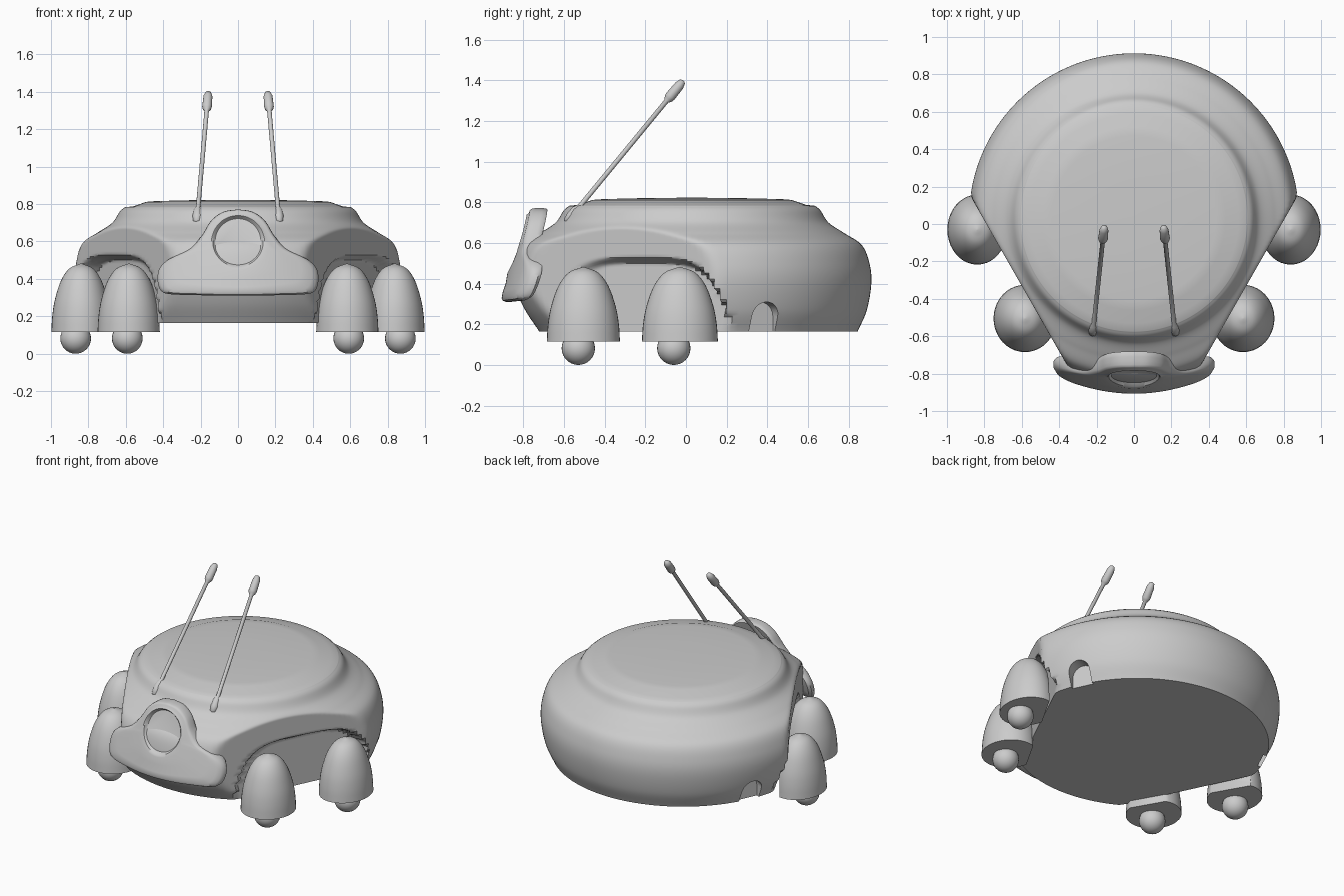
import bpy, bmesh, math
from mathutils import Vector, Matrix

if "Cube" in bpy.data.objects:
    bpy.data.objects.remove(bpy.data.objects["Cube"])

grey = bpy.data.materials.new("plain_grey")
grey.use_nodes = True
GREY = (0.6, 0.6, 0.6, 1)
grey.diffuse_color = GREY
grey.node_tree.nodes["Principled BSDF"].inputs["Base Color"].default_value = GREY


def make(name, bm, angle=35):
    bmesh.ops.recalc_face_normals(bm, faces=bm.faces)
    mesh = bpy.data.meshes.new(name)
    bm.to_mesh(mesh)
    bm.free()
    mesh.materials.append(grey)
    ob = bpy.data.objects.new(name, mesh)
    bpy.context.collection.objects.link(ob)
    smooth(ob, angle)
    return ob


def smooth(ob, angle):
    bpy.ops.object.select_all(action='DESELECT')
    ob.select_set(True)
    bpy.context.view_layer.objects.active = ob
    bpy.ops.object.shade_smooth_by_angle(angle=math.radians(angle))


def spline(points, steps):
    """Catmull-Rom curve through 2D points."""
    p = [Vector(a) for a in points]
    p = [2 * p[0] - p[1]] + p + [2 * p[-1] - p[-2]]
    out = []
    for a, b, c, d in zip(p, p[1:], p[2:], p[3:]):
        for i in range(steps):
            t = i / steps
            out.append(0.5 * (2 * b + (c - a) * t + (2 * a - 5 * b + 4 * c - d) * t * t
                              + (3 * b - a - 3 * c + d) * t ** 3))
    return out + [p[-2]]


def skin(bm, rings):
    """Join closed rings of points with quads and cap both ends."""
    loops = [[bm.verts.new(p) for p in ring] for ring in rings]
    n = len(loops[0])
    for lo, hi in zip(loops, loops[1:]):
        for i in range(n):
            j = (i + 1) % n
            bm.faces.new((lo[i], lo[j], hi[j], hi[i]))
    bm.faces.new(loops[0])
    bm.faces.new(loops[-1])


def lathe(profile, n):
    return [[Vector((r * math.cos(2 * math.pi * i / n), r * math.sin(2 * math.pi * i / n), z))
             for i in range(n)] for r, z in profile]


def smoothstep(a, b, v):
    t = min(1, max(0, (v - a) / (b - a)))
    return t * t * (3 - 2 * t)


# Body: a turned shell with two flattened flanks, each with an arched leg recess
FLANK = Vector((0.868, -0.496, 0))
ALONG = Vector((0.496, 0.868, 0))
BASE = 0.165


def shape_body(p):
    front = max(0, -p.y) / 0.8
    shrink = 1 - 0.075 * front * max(0, (0.4 - p.z) / 0.235)
    p = Vector((p.x * shrink, p.y * shrink + 0.03, p.z))
    side = 1 if p.x >= 0 else -1
    q = Vector((abs(p.x), p.y, p.z))
    t = q.dot(ALONG)
    u = min(1, abs((t - 0.13) / 0.47))
    lip = BASE - 0.05 + 0.40 * (1 - u ** 4) ** 0.5
    inside = 0.635 - 0.07 * t
    limit = inside + (0.685 - inside) * smoothstep(lip - 0.02, lip + 0.02, p.z)
    dist = q.dot(FLANK)
    k = 0.02
    h = max(k - abs(dist - limit), 0) / k
    q -= FLANK * (dist - (min(dist, limit) - h * h * k / 4))
    return Vector((side * max(q.x, 0), q.y, q.z))


shell = spline([(0.815, BASE), (0.86, 0.27), (0.882, 0.40), (0.873, 0.50), (0.835, 0.59),
                (0.75, 0.648), (0.672, 0.70), (0.632, 0.76), (0.605, 0.783)], 10)
shell += [Vector(p) for p in ((0.56, 0.788), (0.49, 0.812), (0.44, 0.816), (0.2, 0.822), (0.02, 0.823))]
bm = bmesh.new()
skin(bm, [[shape_body(p) for p in ring] for ring in lathe(shell, 160)])
body = make("body", bm)

# Arched notch on each side of the rear
for side in (1, -1):
    arch = [(-0.07, 0.1), (0.07, 0.1)]
    arch += [(0.07 * math.cos(math.pi * i / 12), 0.24 + 0.07 * math.sin(math.pi * i / 12))
             for i in range(13)]
    turn = Matrix.Rotation(math.radians(25), 3, 'Z')
    bm = bmesh.new()
    skin(bm, [[(turn @ Vector((r, w, z)) + Vector((0, 0.03, 0))) * Vector((1, 1, 1)).length / 3 ** 0.5
               for w, z in arch] for r in (0.79, 1.0)])
    for v in bm.verts:
        v.co.x *= side
    cutter = make("notch_cutter", bm)
    mod = body.modifiers.new("notch", 'BOOLEAN')
    mod.operation = 'DIFFERENCE'
    mod.solver = 'EXACT'
    mod.object = cutter
    bpy.context.view_layer.objects.active = body
    bpy.ops.object.modifier_apply(modifier=mod.name)
    bpy.data.objects.remove(cutter)
smooth(body, 35)

# Legs: domes sliced flat on the inner side, each over a ball foot
dome = spline([(1, 0.115), (0.97, 0.2), (0.88, 0.29), (0.68, 0.39), (0.4, 0.455), (0.02, 0.482)], 4)
for side, word in ((1, "left"), (-1, "right")):
    for place, cx, cy, rx, ry, bx, by in (("front", 0.583, -0.505, 0.168, 0.18, 0.592, -0.53),
                                          ("rear", 0.838, -0.03, 0.16, 0.187, 0.868, -0.06)):
        bm = bmesh.new()
        skin(bm, [[Vector((cx + rx * p.x, cy + ry * p.y, p.z)) for p in ring]
                  for ring in lathe(dome, 40)])
        cut = bmesh.ops.bisect_plane(bm, geom=bm.verts[:] + bm.edges[:] + bm.faces[:],
                                     plane_co=FLANK * 0.63, plane_no=FLANK, clear_inner=True)
        edges = [e for e in cut["geom_cut"] if isinstance(e, bmesh.types.BMEdge)]
        if edges:
            bmesh.ops.holes_fill(bm, edges=edges)
        for v in bm.verts:
            v.co.x *= side
        make(f"{place}_{word}_leg", bm, 50)
        bm = bmesh.new()
        bmesh.ops.create_uvsphere(bm, u_segments=28, v_segments=16, radius=0.082,
                                  matrix=Matrix.Translation((side * bx, by, 0.082)))
        make(f"{place}_{word}_ball_foot", bm)

# Antennae: thin rods with thicker foot and tip
rod = [(0.004, -0.01), (0.02, 0), (0.027, 0.035), (0.024, 0.075), (0.012, 0.1), (0.012, 0.77),
       (0.022, 0.785), (0.026, 0.80), (0.024, 0.87), (0.016, 0.895), (0.004, 0.902)]
for side, word in ((1, "left"), (-1, "right")):
    foot = Vector((side * 0.22, -0.585, 0.705))
    tip = Vector((side * 0.16, -0.025, 1.385))
    turn = (tip - foot).to_track_quat('Z', 'Y')
    bm = bmesh.new()
    skin(bm, [[turn @ p + foot for p in ring] for ring in lathe(rod, 16)])
    make(f"{word}_antenna", bm, 50)

# Face plate: bowed, leaning shield with a round recessed eye
half = spline([(0, 0.772), (0.08, 0.758), (0.145, 0.71), (0.195, 0.63), (0.26, 0.56), (0.37, 0.505),
               (0.42, 0.455), (0.43, 0.39), (0.41, 0.335), (0.36, 0.318), (0.25, 0.314),
               (0.12, 0.311), (0, 0.31)], 6)
outline = half + [Vector((-p.x, p.y)) for p in half[-2:0:-1]]
EYE = Vector((0, 0.6))


def plate_ring(blend, depth, radius=0.135):
    ring = []
    for p in outline:
        rim = EYE + (p - EYE).normalized() * radius
        q = rim.lerp(p, blend)
        y = -0.915 + 0.33 * (q.y - 0.33) + 0.5 * q.x ** 2
        ring.append(Vector((q.x, y + depth, q.y)))
    return ring


bm = bmesh.new()
skin(bm, [plate_ring(0, 0.022, 0.122), plate_ring(0, 0.018, 0.126), plate_ring(0, 0.0),
          plate_ring(0.1, -0.004), plate_ring(0.4, 0.004), plate_ring(0.7, 0.004),
          plate_ring(0.88, 0.008), plate_ring(0.96, 0.018), plate_ring(1, 0.036),
          plate_ring(1, 0.06), plate_ring(0.95, 0.08), plate_ring(0.8, 0.09), plate_ring(0, 0.09)])
make("face_plate", bm, 40)
